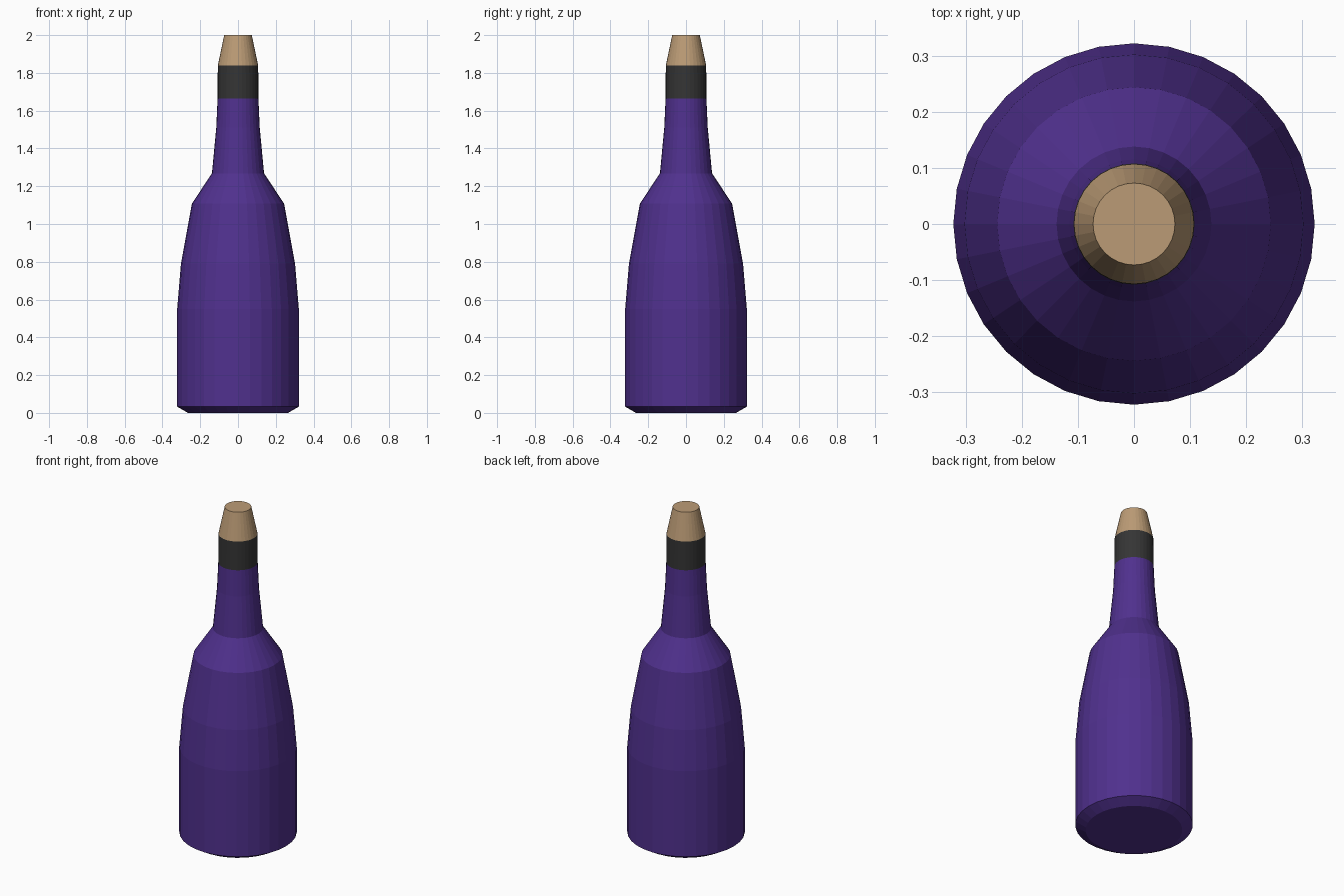
import bpy, bmesh
from math import cos, sin, tau

if "Cube" in bpy.data.objects:
    bpy.data.objects.remove(bpy.data.objects["Cube"])

SIDES = 32


def material(name, color):
    m = bpy.data.materials.new(name)
    m.diffuse_color = (*color, 1)
    m.use_nodes = True
    m.node_tree.nodes["Principled BSDF"].inputs["Base Color"].default_value = m.diffuse_color
    return m


def lathe(name, profile, mat, cap_bottom=False, cap_top=False):
    """Revolve (radius, height) points around z into a faceted part."""
    bm = bmesh.new()
    rings = [[bm.verts.new((r * cos(tau * i / SIDES), r * sin(tau * i / SIDES), z))
              for i in range(SIDES)] for r, z in profile]
    for low, high in zip(rings, rings[1:]):
        for i in range(SIDES):
            j = (i + 1) % SIDES
            bm.faces.new((low[i], low[j], high[j], high[i]))
    if cap_bottom:
        bm.faces.new(rings[0][::-1])
    if cap_top:
        bm.faces.new(rings[-1])
    mesh = bpy.data.meshes.new(name)
    bm.to_mesh(mesh)
    bm.free()
    mesh.materials.append(mat)
    obj = bpy.data.objects.new(name, mesh)
    bpy.context.collection.objects.link(obj)
    return obj


glass = material("purple_glass", (0.08, 0.03, 0.27))
band = material("dark_band", (0.035, 0.035, 0.035))
wood = material("cork", (0.50, 0.33, 0.18))

# Bottle body with shoulder and tapering neck
lathe("bottle", [(0.265, 0), (0.322, 0.033), (0.322, 0.55), (0.302, 0.79),
                 (0.244, 1.108), (0.138, 1.268), (0.115, 1.51), (0.108, 1.665)],
      glass, cap_bottom=True)

# Dark band around the mouth
lathe("neck_band", [(0.108, 1.665), (0.107, 1.838)], band)

# Tapered cork
lathe("cork", [(0.107, 1.838), (0.073, 2.0)], wood, cap_top=True)
